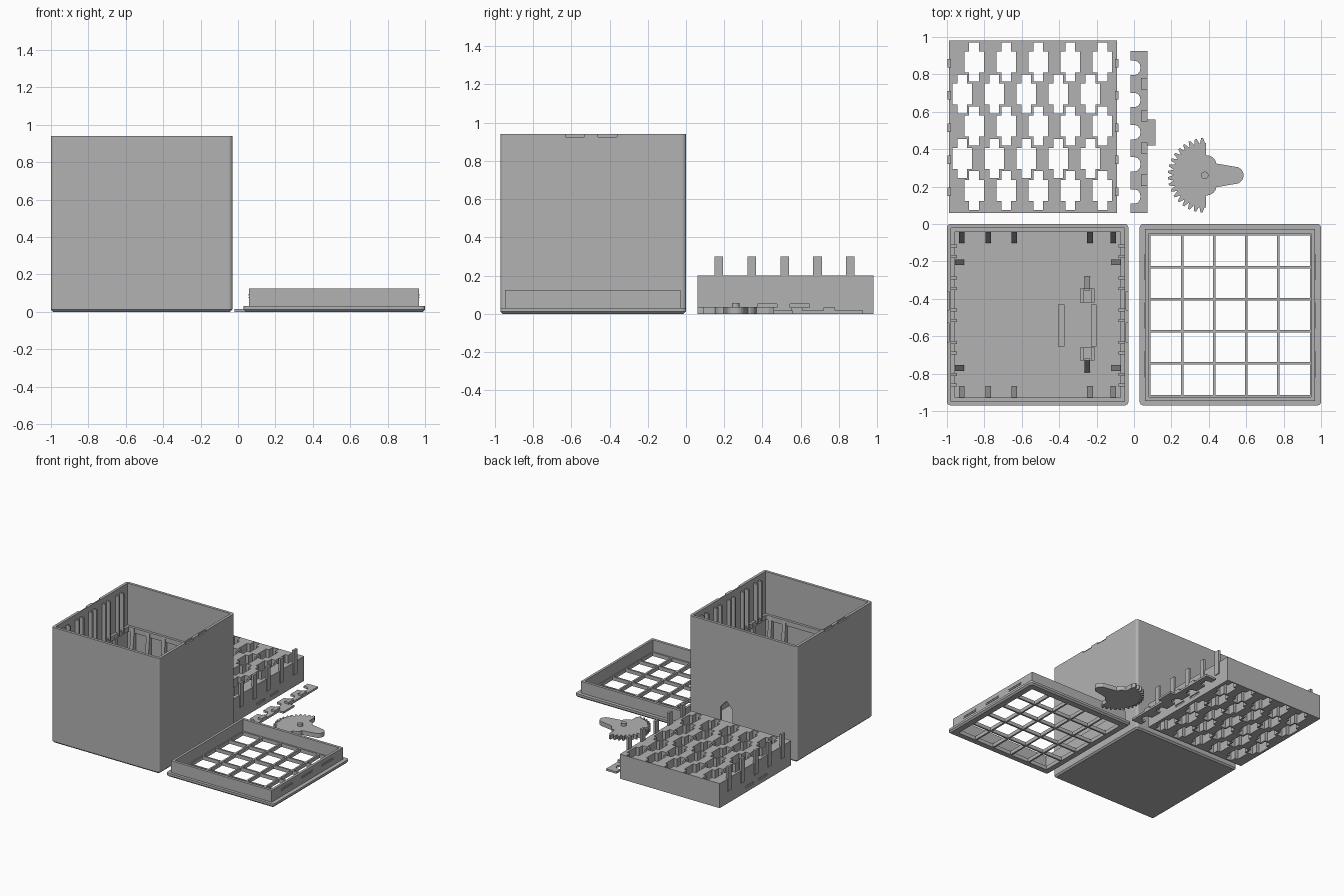
import bpy, bmesh, math
from mathutils import Vector

if "Cube" in bpy.data.objects:
    bpy.data.objects.remove(bpy.data.objects["Cube"])

grey = bpy.data.materials.new("plain grey")
grey.diffuse_color = (0.45, 0.45, 0.45, 1)
grey.use_nodes = True
grey.node_tree.nodes["Principled BSDF"].inputs["Base Color"].default_value = grey.diffuse_color


def finish(name, bm):
    bmesh.ops.recalc_face_normals(bm, faces=bm.faces)
    me = bpy.data.meshes.new(name)
    bm.to_mesh(me)
    bm.free()
    me.materials.append(grey)
    ob = bpy.data.objects.new(name, me)
    bpy.context.collection.objects.link(ob)
    return ob


def add_prism(bm, pts, depth):
    """Extrude a closed loop of 3D points along a vector."""
    face = bm.faces.new([bm.verts.new(p) for p in pts])
    out = bmesh.ops.extrude_face_region(bm, geom=[face])["geom"]
    bmesh.ops.translate(bm, vec=Vector(depth), verts=[v for v in out if isinstance(v, bmesh.types.BMVert)])


def add_box(bm, x0, x1, y0, y1, z0, z1):
    add_prism(bm, [(x0, y0, z0), (x1, y0, z0), (x1, y1, z0), (x0, y1, z0)], (0, 0, z1 - z0))


def boxes(name, items):
    bm = bmesh.new()
    for b in items:
        add_box(bm, *b)
    return finish(name, bm)


def slab(name, x0, x1, y0, y1, z0, z1, r=0.02, chamfer=0.012):
    """Round-cornered block with a chamfered underside."""
    def loop(inset, z):
        pts = []
        rr = r - inset
        for i, (cx, cy) in enumerate([(x1 - r, y1 - r), (x0 + r, y1 - r), (x0 + r, y0 + r), (x1 - r, y0 + r)]):
            for k in range(5):
                a = math.radians(90 * i + 22.5 * k)
                pts.append(bm.verts.new((cx + rr * math.cos(a), cy + rr * math.sin(a), z)))
        return pts
    bm = bmesh.new()
    loops = [loop(chamfer, z0), loop(0, z0 + chamfer), loop(0, z1)]
    bm.faces.new(loops[0])
    bm.faces.new(loops[-1])
    for a, b in zip(loops, loops[1:]):
        for i in range(len(a)):
            j = (i + 1) % len(a)
            bm.faces.new((a[i], a[j], b[j], b[i]))
    return finish(name, bm)


def cut(ob, cutter):
    cutter.hide_render = True
    cutter.hide_set(True)
    m = ob.modifiers.new("cut", 'BOOLEAN')
    m.object = cutter
    m.operation = 'DIFFERENCE'
    m.solver = 'EXACT'


# ---- open container: shell, window and rim notches
X0, X1, Y0, Y1 = -1.0, -0.03, -0.97, 0.0
T, LEDGE = 0.022, 0.042
shell = slab("container", X0, X1, Y0, Y1, 0, 0.94)
cut(shell, boxes("container_cavity", [(X0 + T, X1 - T, Y0 + T, Y1 - T, 0.025, 1.1)]))
cut(shell, boxes("rim_notches", [(x - 0.012, x + 0.012, y, y + 0.1, 0.925, 1.0)
                                 for x in (X0, X1) for y in (-0.63, -0.46)]))
bm = bmesh.new()
add_prism(bm, [(-0.42, -0.1, 0.15), (-0.31, -0.1, 0.15), (-0.31, -0.1, 0.27),
               (-0.365, -0.1, 0.33), (-0.42, -0.1, 0.27)], (0, 0.2, 0))
cut(shell, finish("window_cutter", bm))

# ledge that carries the tray
a, b, c, d = X0 + T, X1 - T, Y0 + T, Y1 - T
w = LEDGE - T
boxes("tray_ledge", [(a, b, c, c + w, 0.56, 0.6), (a, b, d - w, d, 0.56, 0.6),
                     (a, a + w, c + w, d - w, 0.56, 0.6), (b - w, b, c + w, d - w, 0.56, 0.6)])

# tapered buttresses under the ledge
bm = bmesh.new()
H = 0.015


def buttress(px, py, dx, dy, back, reach, top):
    """Wedge standing on the floor, leaning towards (-dx, -dy)."""
    sx, sy = -dy * H, dx * H
    prof = [(-back, 0.02), (reach, 0.02), (0, top), (-back, top)]
    add_prism(bm, [(px + dx * t - sx, py + dy * t - sy, z) for t, z in prof], (2 * sx, 2 * sy, 0))


for x in (-0.92, -0.78, -0.64, -0.235, -0.11):
    buttress(x, Y1 - LEDGE, 0, -1, w, 0.06, 0.6)
    buttress(x, Y0 + LEDGE, 0, 1, w, 0.06, 0.6)
for y in (-0.205, -0.77):
    buttress(X0 + LEDGE, y, 1, 0, w, 0.05, 0.6)
    buttress(X1 - LEDGE, y, -1, 0, w, 0.05, 0.6)
# braces behind the axle mounts
buttress(-0.25, -0.345, 0, 1, 0.01, 0.065, 0.28)
buttress(-0.25, -0.73, 0, -1, 0.01, 0.065, 0.28)
finish("buttresses", bm)

# upright guide ribs on both side walls
PITCH = 0.172
ribs = []
for i in range(5):
    y = -0.145 - i * PITCH
    for s in (-1, 1):
        yy = y + s * 0.028
        ribs += [(a, a + 0.032, yy - 0.008, yy + 0.008, 0.58, 0.9),
                 (b - 0.032, b, yy - 0.008, yy + 0.008, 0.58, 0.9)]
boxes("guide_ribs", ribs)

# axle mounts and floor rails
mounts = []
for y0, y1, inner in ((-0.42, -0.345, -0.42), (-0.73, -0.66, -0.68)):
    mounts += [(-0.29, -0.27, y0, y1, 0.02, 0.3), (-0.23, -0.21, y0, y1, 0.02, 0.3),
               (-0.27, -0.23, y0, y1, 0.02, 0.22)]
boxes("axle_mounts", mounts)
boxes("floor_rails", [(-0.405, -0.372, -0.655, -0.43, 0.02, 0.06), (-0.23, -0.2, -0.655, -0.43, 0.02, 0.06)])

# ---- tray pierced by staggered crosses
tray = boxes("tray", [(-0.99, -0.09, 0.06, 0.98, 0, 0.2)])
bm = bmesh.new()
N, W, S, L = 0.026, 0.052, 0.056, 0.104
quarter = [(W, S), (N, S), (N, L)]
cross = quarter + [(-x, y) for x, y in quarter[::-1]]
cross += [(-x, -y) for x, y in cross]
for row in range(5):
    for col in range(5):
        cx = (-0.855 if row % 2 == 0 else -0.919) + 0.1715 * col
        cy = 0.867 - PITCH * row
        add_prism(bm, [(cx + x, cy + y, -0.1) for x, y in cross], (0, 0, 0.4))
cut(tray, finish("cross_cutter", bm))
cut(tray, boxes("tray_slots", [(x - 0.008, x + 0.008, y, y + 0.1, 0.033, 0.05)
                               for x in (-0.99, -0.09) for y in (0.375, 0.545)]))
boxes("tray_fins", [(x - 0.009, x + 0.009, 0.149 + i * PITCH, 0.194 + i * PITCH, 0.1, 0.3)
                    for x in (-0.988, -0.092) for i in range(5)])

# ---- slider strip with scalloped edge
bm = bmesh.new()
pts = [(0.072, 0.06), (0.072, 0.925), (-0.02, 0.925)]
for i in range(5):
    y = 0.835 - PITCH * i
    pts += [(-0.02, y + 0.038)]
    for k in range(7):
        t = math.radians(90 - 30 * k)
        pts.append((0.005 + 0.03 * math.cos(t), y + 0.038 * math.sin(t)))
    pts += [(-0.02, y - 0.038)]
pts.append((-0.02, 0.06))
add_prism(bm, [(x, y, 0) for x, y in pts], (0, 0, 0.016))
finish("slider_strip", bm)
boxes("slider_studs", [(0.037, 0.072, 0.72 - PITCH * i, 0.78 - PITCH * i, 0.01, 0.032) for i in range(4)]
      + [(0.07, 0.115, 0.42, 0.56, 0, 0.016)])

# ---- sector gear with lever arm
GX, GY = 0.38, 0.26
bm = bmesh.new()
pts = []
TEETH = 18
for i in range(TEETH):
    for f, r in ((0.0, 0.172), (0.3, 0.2), (0.6, 0.2), (0.9, 0.172)):
        t = math.radians(90 + 180 * (i + f) / TEETH)
        pts.append((r * math.cos(t), r * math.sin(t)))
lower = [(0.005, -0.172), (0.005, -0.108)]
lower += [(0.055 * math.sin(t) + 0.005, -0.06 - 0.048 * math.cos(t)) for t in (0.4, 0.8, 1.2, 1.5)]
lower += [(0.16, -0.046)]
tip = [(0.16 + 0.046 * math.sin(t), -0.046 * math.cos(t)) for t in [math.pi * k / 10 for k in range(1, 10)]]
pts += lower + tip + [(x, -y) for x, y in lower[::-1]]
add_prism(bm, [(GX + x, GY + y, 0) for x, y in pts], (0, 0, 0.035))
finish("sector_gear", bm)
bm = bmesh.new()
ring = [2 * math.pi * k / 24 for k in range(24)]
add_prism(bm, [(GX - 0.002 + 0.02 * math.cos(t), GY + 0.02 * math.sin(t), 0.03) for t in ring], (0, 0, 0.026))
finish("gear_axle", bm)

# ---- lid: flange, raised frame, grid and clip ridges
flange = slab("lid_flange", 0.03, 1.0, Y0, Y1, 0, 0.03)
cut(flange, boxes("lid_opening", [(0.088, 0.94, -0.913, -0.062, -0.1, 0.2)]))
frame = boxes("lid_frame", [(0.06, 0.967, -0.947, -0.028, 0.028, 0.125)])
cut(frame, boxes("frame_opening", [(0.08, 0.947, -0.925, -0.05, -0.1, 0.3)]))
bars = []
for i in range(1, 5):
    x = 0.086 + 0.1713 * i
    y = -0.06 - 0.1713 * i
    bars += [(x - 0.007, x + 0.007, -0.92, -0.055, 0.001, 0.03), (0.082, 0.945, y - 0.007, y + 0.007, 0.001, 0.03)]
boxes("lid_grid", bars)
boxes("lid_clips", [(x - 0.004, x + 0.004, y - 0.07, y + 0.07, z, z + 0.006)
                    for x in (0.06, 0.967) for y in (-0.75, -0.49, -0.23) for z in (0.074, 0.088)])
